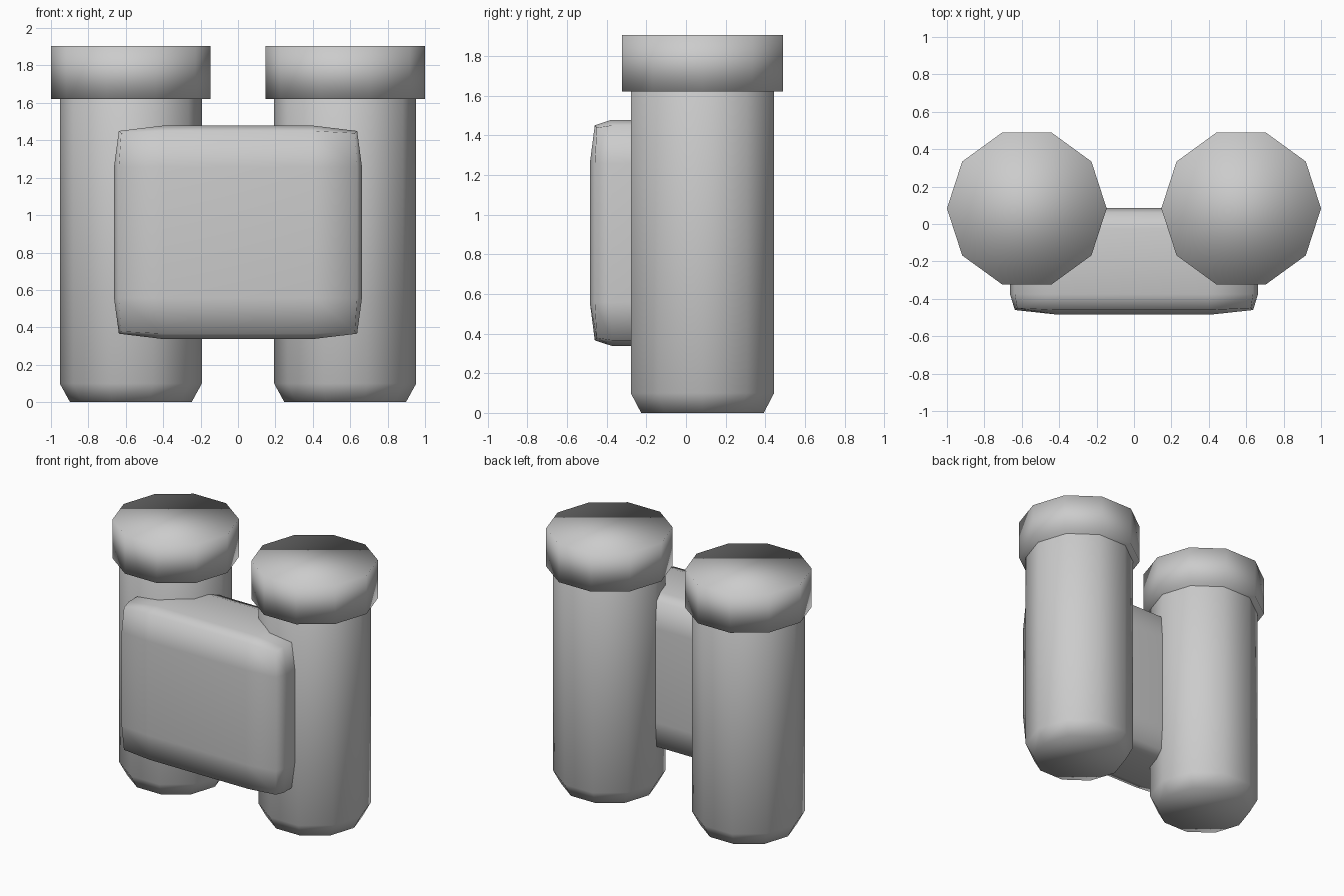
import bpy, bmesh, math

old = bpy.data.objects.get("Cube")
if old:
    bpy.data.objects.remove(old, do_unlink=True)

grey = bpy.data.materials.new("plain_grey")
grey.use_nodes = True
grey.diffuse_color = (0.6, 0.6, 0.6, 1)
grey.node_tree.nodes["Principled BSDF"].inputs["Base Color"].default_value = (0.6, 0.6, 0.6, 1)

SIDES = 10


def finish(name, bm, location):
    """Turn a bmesh into a smooth grey object."""
    bmesh.ops.recalc_face_normals(bm, faces=bm.faces)
    for f in bm.faces:
        f.smooth = True
    mesh = bpy.data.meshes.new(name)
    bm.to_mesh(mesh)
    bm.free()
    mesh.materials.append(grey)
    ob = bpy.data.objects.new(name, mesh)
    ob.location = location
    bpy.context.collection.objects.link(ob)
    return ob


def lathe(name, profile, location):
    """Closed ten-sided solid from (radius, height) pairs."""
    bm = bmesh.new()
    rings = []
    for r, z in profile:
        angles = [math.tau * i / SIDES for i in range(SIDES)]
        rings.append([bm.verts.new((r * math.cos(a), r * math.sin(a), z)) for a in angles])
    for low, high in zip(rings, rings[1:]):
        for i in range(SIDES):
            j = (i + 1) % SIDES
            bm.faces.new((low[i], low[j], high[j], high[i]))
    bm.faces.new(rings[0][::-1])
    bm.faces.new(rings[-1])
    return finish(name, bm, location)


def pillow_box(name, half, edge, corner, inner, location):
    """Box of 3 x 3 panels per side, with softened edges and corners."""
    bm = bmesh.new()
    bmesh.ops.create_cube(bm, size=2)
    bmesh.ops.subdivide_edges(bm, edges=bm.edges[:], cuts=2, use_grid_fill=True)
    for v in bm.verts:
        outer = [abs(c) > 0.9 for c in v.co]
        size = {1: half, 2: edge, 3: corner}[sum(outer)]
        for k in range(3):
            v.co[k] = math.copysign(size[k] if outer[k] else inner[k], v.co[k])
    return finish(name, bm, location)


# Two canisters with wide lids
for side, x in (("left", 0.573), ("right", -0.573)):
    lathe(side + "_canister",
          [(0.325, 0), (0.38, 0.1), (0.38, 1.64), (0.325, 1.74)], (x, 0.083, 0))
    lathe(side + "_lid", [(0.427, 1.62), (0.427, 1.905)], (x, 0.083, 0))

# Rounded block joining the canisters at the front
pillow_box("front_block", half=(0.663, 0.285, 0.57), edge=(0.637, 0.26, 0.542),
           corner=(0.625, 0.25, 0.53), inner=(0.405, 0.175, 0.35),
           location=(0, -0.2, 0.908))
